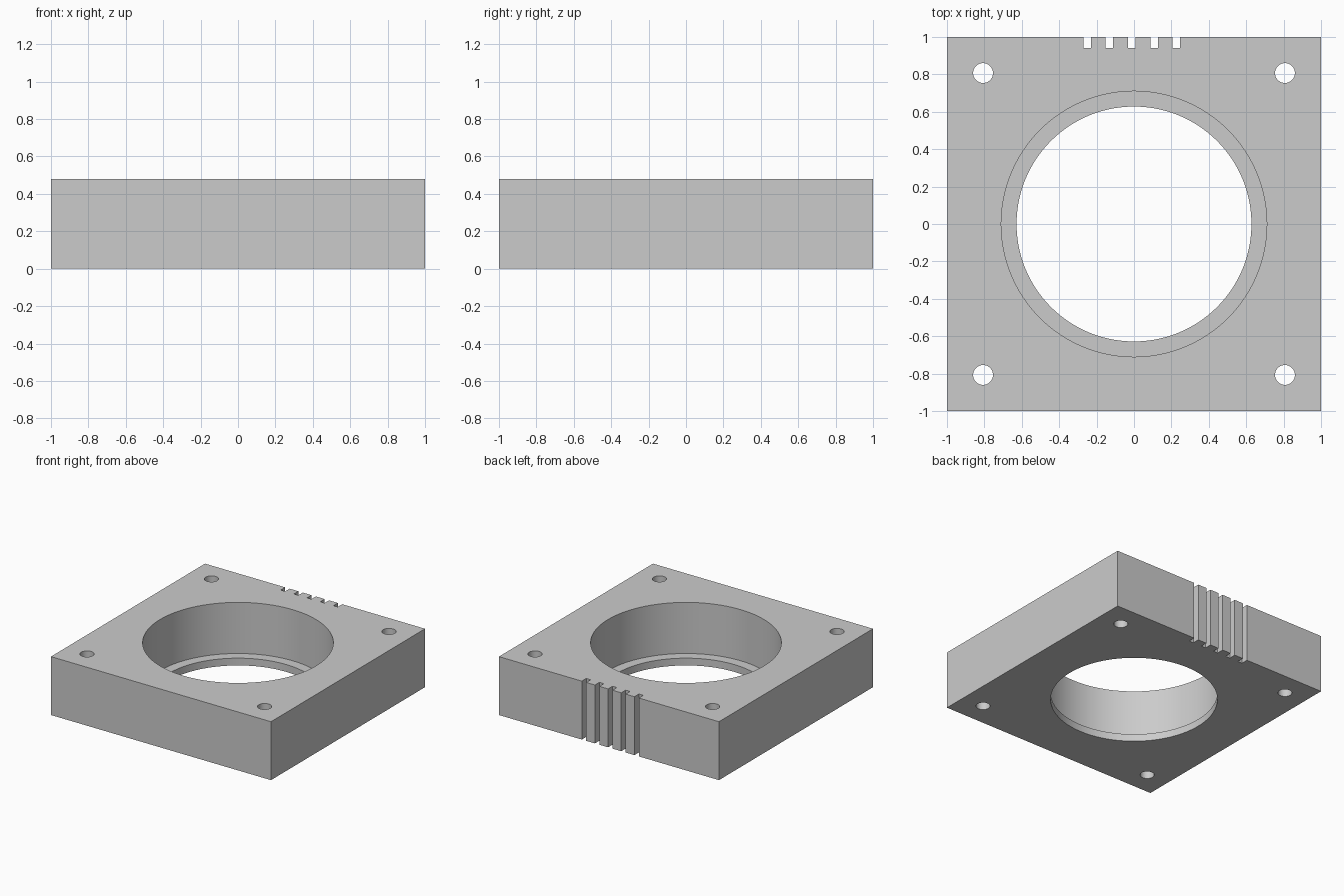
import bpy

if "Cube" in bpy.data.objects:
    bpy.data.objects.remove(bpy.data.objects["Cube"])

HEIGHT = 0.48
LEDGE_Z = 0.06

grey = bpy.data.materials.new("light_grey")
grey.diffuse_color = (0.6, 0.6, 0.6, 1)
grey.use_nodes = True
grey.node_tree.nodes["Principled BSDF"].inputs["Base Color"].default_value = grey.diffuse_color


def box(name, size, loc):
    bpy.ops.mesh.primitive_cube_add(size=1, location=loc)
    ob = bpy.context.object
    ob.name = name
    ob.scale = size
    bpy.ops.object.transform_apply(location=True, rotation=False, scale=True)
    ob.data.materials.append(grey)
    return ob


def cylinder(name, radius, z0, z1, x=0, y=0, sides=128):
    bpy.ops.mesh.primitive_cylinder_add(vertices=sides, radius=radius, depth=z1 - z0,
                                        location=(x, y, (z0 + z1) / 2))
    ob = bpy.context.object
    ob.name = name
    ob.data.materials.append(grey)
    return ob


def cut(body, cutter):
    mod = body.modifiers.new("cut", 'BOOLEAN')
    mod.operation = 'DIFFERENCE'
    mod.solver = 'EXACT'
    mod.object = cutter
    bpy.context.view_layer.objects.active = body
    bpy.ops.object.modifier_apply(modifier=mod.name)
    bpy.data.objects.remove(cutter)


# Square block
block = box("housing_block", (2, 2, HEIGHT), (0, 0, HEIGHT / 2))

# Central through bore, then the wider counterbore that leaves a thin ledge
cut(block, cylinder("bore_cutter", 0.628, -0.1, HEIGHT + 0.1))
cut(block, cylinder("counterbore_cutter", 0.71, LEDGE_Z, HEIGHT + 0.1))

# Corner bolt holes
for sx in (-1, 1):
    for sy in (-1, 1):
        cut(block, cylinder("bolt_hole_cutter", 0.053, -0.1, HEIGHT + 0.1,
                            0.807 * sx, 0.807 * sy, 48))

# Row of vertical slots in the back face
for i in range(5):
    x = -0.251 + 0.1195 * i
    cut(block, box("slot_cutter", (0.04, 0.158, HEIGHT + 0.2), (x, 1.021, HEIGHT / 2)))

# Smooth round walls, crisp edges
bpy.ops.object.select_all(action='DESELECT')
block.select_set(True)
bpy.context.view_layer.objects.active = block
bpy.ops.object.shade_smooth_by_angle(angle=0.52)
